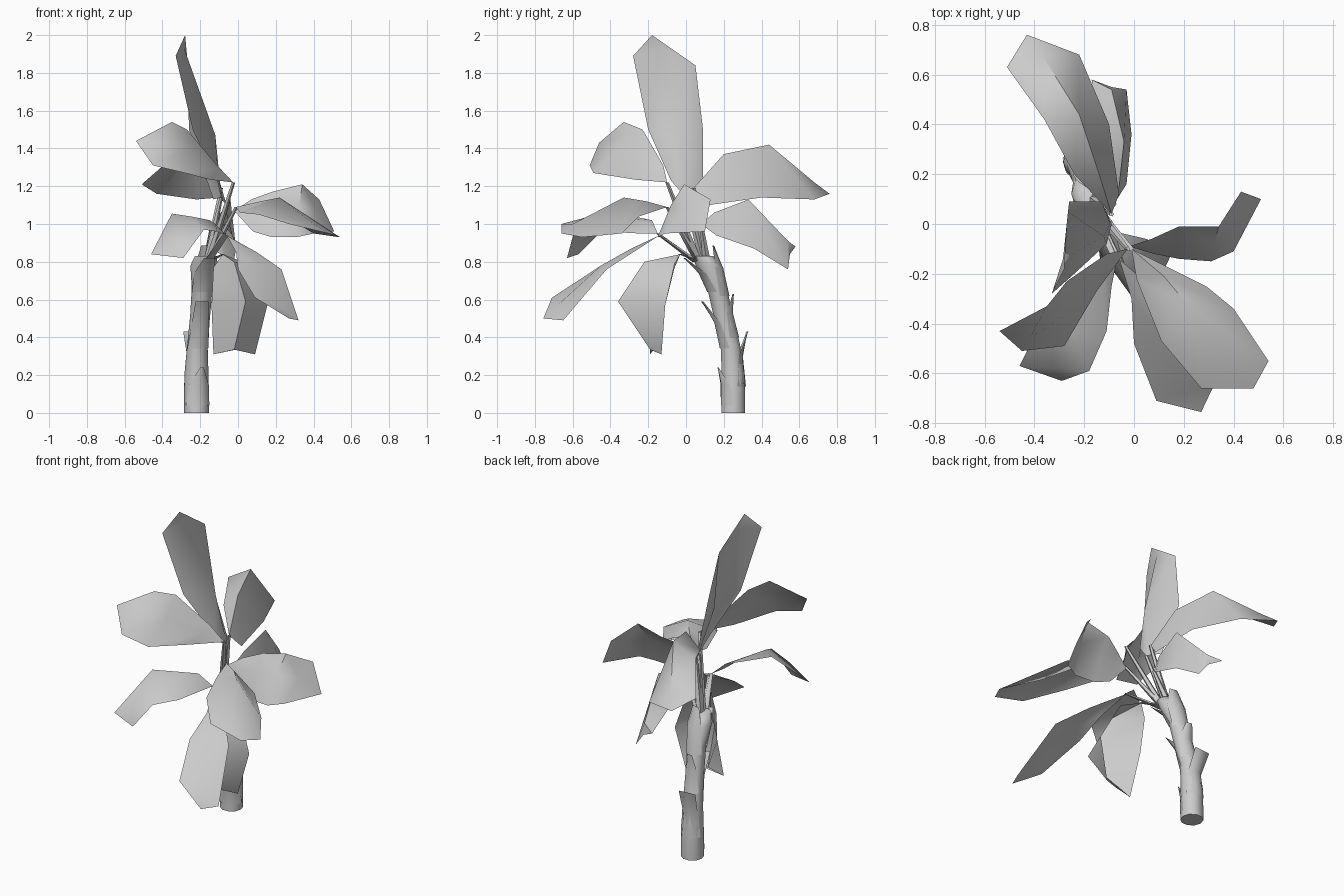
import bpy, math
from mathutils import Vector as V

if "Cube" in bpy.data.objects:
    bpy.data.objects.remove(bpy.data.objects["Cube"])


def make(name, verts, faces, angle=60):
    me = bpy.data.meshes.new(name)
    me.from_pydata([tuple(v) for v in verts], [], faces)
    ob = bpy.data.objects.new(name, me)
    bpy.context.collection.objects.link(ob)
    bpy.context.view_layer.objects.active = ob
    bpy.ops.object.select_all(action='DESELECT')
    ob.select_set(True)
    bpy.ops.object.shade_smooth_by_angle(angle=math.radians(angle))
    return ob


def tube(name, rings, n, cap_top=True):
    """Loft n-sided horizontal rings given as (x, y, z, radius)."""
    verts = [(x + r * math.cos(2 * math.pi * i / n), y + r * math.sin(2 * math.pi * i / n), z)
             for x, y, z, r in rings for i in range(n)]
    faces = [(k * n + i, k * n + (i + 1) % n, (k + 1) * n + (i + 1) % n, (k + 1) * n + i)
             for k in range(len(rings) - 1) for i in range(n)]
    faces.append(tuple(reversed(range(n))))
    if cap_top:
        faces.append(tuple(range((len(rings) - 1) * n, len(rings) * n)))
    make(name, verts, faces)


def leaf(name, base, left, right, tip, mids=None, fold=0.02):
    """Blade: base point, matching left/right edges, a creased midrib and a tip."""
    base, tip = V(base), V(tip)
    verts = [base]
    for i, (a, b) in enumerate(zip(left, right)):
        a, b = V(a), V(b)
        m = V(mids[i]) if mids else (a + b) / 2 + V((0, 0, fold))
        verts += [a, m, b]
    n = len(left)
    faces = [(0, 2, 1), (0, 3, 2)]
    for i in range(n - 1):
        p = 1 + 3 * i
        faces += [(p, p + 1, p + 4, p + 3), (p + 1, p + 2, p + 5, p + 4)]
    e = 1 + 3 * (n - 1)
    verts.append(tip)
    faces += [(e, e + 1, len(verts) - 1), (e + 1, e + 2, len(verts) - 1)]
    make(name, verts, faces)
    # leaf stalk rising from the crown
    start = V((-.165 + .1 * (base.x + .08), .09 + .25 * base.y, .80))
    mid = start.lerp(base, .5)
    tube(name + "_stalk", [(*start, .022), (*mid, .016), (*base, .010)], 5)


# leaning trunk
trunk = [(-.22, .25, 0, .066), (-.22, .25, .2, .064), (-.215, .235, .36, .054),
         (-.2, .195, .52, .053), (-.19, .165, .66, .055), (-.18, .12, .78, .072),
         (-.17, .09, .83, .058)]
tube("trunk", trunk, 10)


def centre(z):
    for a, b in zip(trunk, trunk[1:]):
        if z <= b[2]:
            t = (z - a[2]) / (b[2] - a[2])
            return [a[i] + (b[i] - a[i]) * t for i in (0, 1, 3)]
    return [trunk[-1][i] for i in (0, 1, 3)]


def sheath(name, z0, tip, deg, half_top):
    """Old leaf base peeling away from the trunk, narrowing to its tip."""
    tip, ang, verts = V(tip), math.radians(deg), []
    for z, half in ((z0, 75), (z0 + (tip.z - z0) * .55, 55)):
        x, y, r = centre(z)
        for k in range(-2, 3):
            a = ang + math.radians(half) * k / 2
            verts.append((x + (r + .003) * math.cos(a), y + (r + .003) * math.sin(a), z))
    side = V((-math.sin(ang), math.cos(ang), 0)) * half_top
    verts += [tip + side * k / 2 for k in range(-2, 3)]
    make(name, verts, [(r * 5 + i, r * 5 + i + 1, r * 5 + i + 6, r * 5 + i + 5)
                       for r in range(2) for i in range(4)])


sheath("sheath_back", .14, (-.235, .325, .43), 95, .055)
sheath("sheath_front", .34, (-.19, .085, .59), -80, .035)
sheath("sheath_upper_back", .4, (-.2, .25, .63), 80, .02)
sheath("sheath_low_front", .04, (-.19, .17, .24), -70, .01)
sheath("sheath_crown_front", .64, (-.15, -.01, .82), -80, .03)
sheath("sheath_crown_back", .62, (-.17, .145, .885), 80, .025)

# nine leaves
leaf("leaf_upright", (-.09, .0, 1.14),
     [(-.11, -.08, 1.23), (-.24, -.20, 1.50), (-.33, -.28, 1.89)],
     [(-.13, .09, 1.13), (-.26, .09, 1.5), (-.265, .05, 1.84)], (-.28, -.18, 2.0),
     [(-.095, .0, 1.22), (-.12, -.05, 1.47), (-.285, -.14, 1.93)])
leaf("leaf_back_left", (-.09, .04, 1.19),
     [(-.24, .2, 1.28), (-.36, .42, 1.34), (-.51, .63, 1.21)],
     [(-.06, .12, 1.1), (-.1, .4, 1.14), (-.22, .68, 1.13)], (-.43, .76, 1.16),
     [(-.14, .2, 1.37), (-.22, .44, 1.42), (-.37, .68, 1.22)])
leaf("leaf_left_high", (-.025, -.10, 1.22),
     [(-.11, -.12, 1.31), (-.27, -.23, 1.50), (-.35, -.33, 1.54)],
     [(-.15, -.27, 1.235), (-.28, -.49, 1.27), (-.45, -.51, 1.31)], (-.54, -.43, 1.44),
     [(-.11, -.18, 1.29), (-.25, -.35, 1.40), (-.42, -.46, 1.43)])
leaf("leaf_right", (-.02, -.09, 1.07),
     [(.07, -.06, 1.13), (.18, -.01, 1.17), (.34, -.01, 1.21), (.43, .13, 1.13)],
     [(.08, -.12, .96), (.18, -.14, .93), (.31, -.15, .93), (.40, -.11, .95)],
     (.51, .10, .96), fold=.03)
leaf("leaf_back", (-.08, .08, 1.0),
     [(-.09, .15, 1.01), (-.15, .35, .98), (-.17, .58, .88)],
     [(-.03, .16, .94), (-.01, .36, .87), (-.03, .54, .76)], (-.09, .55, .84),
     [(-.06, .15, 1.06), (-.04, .33, 1.13), (-.09, .54, .91)])
leaf("leaf_front_right_high", (-.01, -.10, 1.09),
     [(.01, -.22, 1.06), (.11, -.47, 1.05), (.27, -.66, 1.0)],
     [(.29, -.25, 1.04), (.40, -.34, .95), (.54, -.55, .93)], (.48, -.66, .95),
     [(.12, -.21, 1.12), (.22, -.33, 1.14), (.40, -.60, 1.0)])
leaf("leaf_front_right_low", (-.06, -.14, .94),
     [(-.01, -.30, .85), (.00, -.48, .76), (.09, -.71, .61)],
     [(.10, -.28, .85), (.23, -.42, .76), (.32, -.65, .49)], (.27, -.755, .50))
leaf("leaf_front_drooping", (-.08, -.03, .84),
     [(-.13, -.06, .77), (-.14, -.11, .57), (-.13, -.19, .31)],
     [(.05, -.06, .79), (.155, -.11, .57), (.09, -.13, .31)], (.06, -.16, .35),
     [(-.02, -.22, .80), (.04, -.36, .59), (-.02, -.19, .335)])
leaf("leaf_front_left", (-.07, -.15, .95),
     [(-.15, -.18, 1.02), (-.35, -.35, 1.055), (-.46, -.57, .84)],
     [(-.09, -.25, .95), (-.11, -.43, .96), (-.18, -.59, .97)], (-.29, -.63, .82),
     [(-.12, -.22, 1.0), (-.25, -.44, 1.04), (-.32, -.58, .92)])
